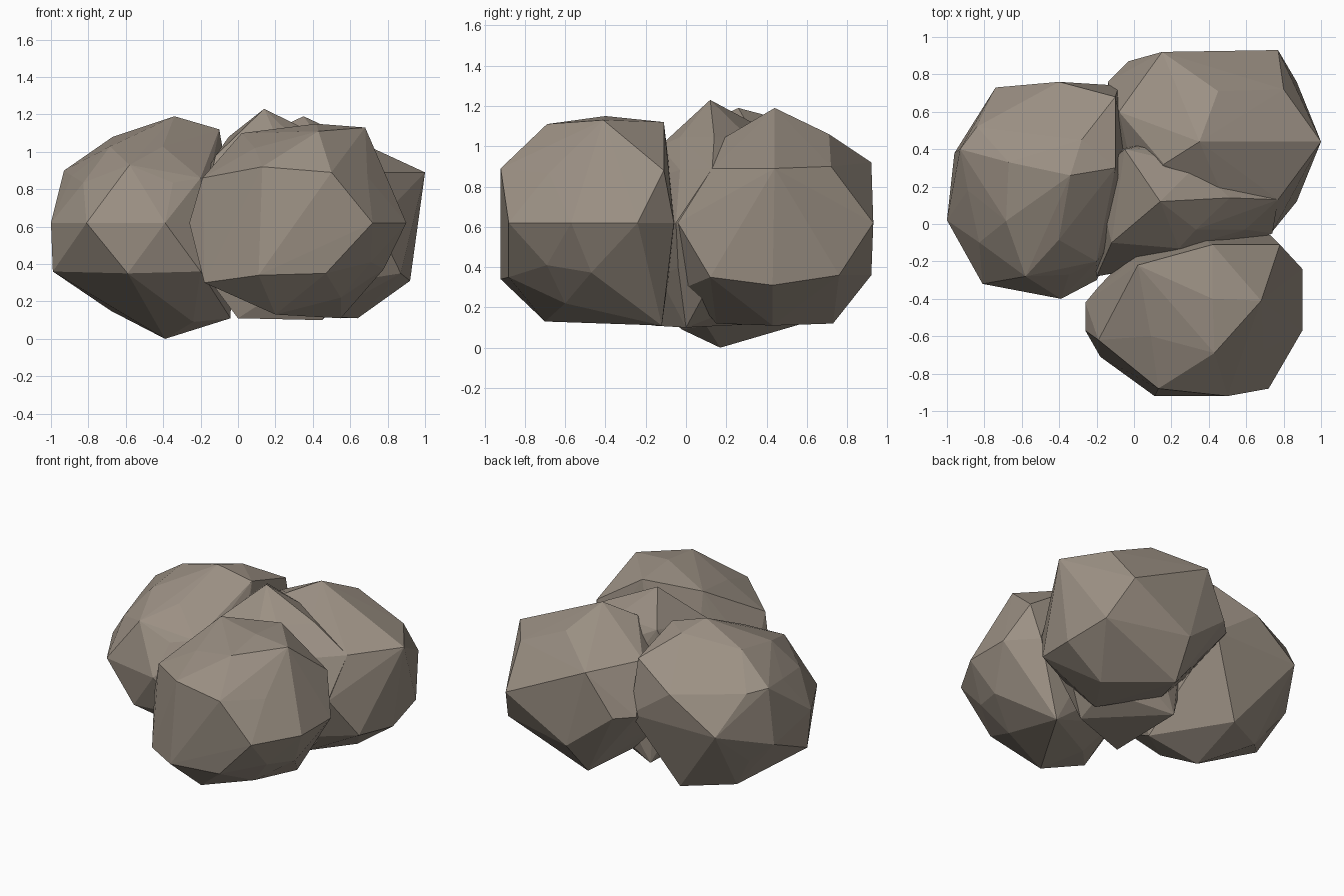
import bpy, bmesh
from mathutils import Vector

# One flat stone colour
stone = bpy.data.materials.new("warm grey stone")
stone.diffuse_color = (0.33, 0.28, 0.23, 1)

# Coarse ball shared by all boulders
ball = bmesh.new()
bmesh.ops.create_icosphere(ball, subdivisions=2, radius=1)
BALL = [v.co.copy() for v in ball.verts]
ball.free()


def boulder(name, centre, radii, corners):
    """Faceted rock: hull around a squashed ball and its jutting corners."""
    bm = bmesh.new()
    for p in BALL:
        bm.verts.new(Vector(centre) + Vector(a * b for a, b in zip(p, radii)))
    for c in corners:
        bm.verts.new(c)
    bmesh.ops.convex_hull(bm, input=bm.verts[:])
    loose = [v for v in bm.verts if not v.link_faces]
    bmesh.ops.delete(bm, geom=loose, context='VERTS')
    bmesh.ops.recalc_face_normals(bm, faces=bm.faces[:])
    mesh = bpy.data.meshes.new(name)
    bm.to_mesh(mesh)
    bm.free()
    mesh.materials.append(stone)
    obj = bpy.data.objects.new(name, mesh)
    bpy.context.collection.objects.link(obj)
    return obj


# Front boulder
boulder("front_boulder", (0.32, -0.47, 0.62), (0.54, 0.42, 0.47), [
    (-0.26, -0.42, 0.62), (-0.26, -0.57, 0.62), (-0.18, -0.71, 0.30),
    (0.11, -0.92, 0.34), (0.47, -0.88, 0.35), (0.50, -0.92, 0.89),
    (0.13, -0.88, 0.92), (0.72, -0.88, 0.62), (0.43, -0.69, 1.11),
    (0.68, -0.41, 1.13), (0.42, -0.40, 1.15), (0.02, -0.22, 1.10),
    (0.42, -0.11, 1.12), (0.90, -0.57, 0.62), (0.90, -0.24, 0.62),
    (0.78, -0.11, 0.88), (0.73, -0.06, 0.62), (0.20, -0.70, 0.13),
    (0.40, -0.41, 0.145), (0.55, -0.12, 0.11), (-0.19, -0.62, 0.86)])

# Back right boulder
boulder("back_right_boulder", (0.38, 0.42, 0.62), (0.50, 0.48, 0.49), [
    (1.00, 0.44, 0.89), (0.35, 0.44, 1.19), (0.45, 0.71, 1.06),
    (0.80, 0.72, 0.90), (0.77, 0.93, 0.62), (0.15, 0.92, 0.92),
    (0.30, 0.92, 0.36), (0.87, 0.76, 0.36), (0.90, 0.58, 0.62),
    (0.90, 0.28, 0.62), (0.92, 0.43, 0.31), (0.26, 0.73, 0.12),
    (0.64, 0.43, 0.11), (0.45, 0.15, 0.12), (0.87, 0.12, 0.35),
    (-0.03, 0.87, 0.62), (-0.14, 0.76, 0.62), (0.16, 0.32, 1.10),
    (-0.08, 0.60, 0.95), (0.77, 0.13, 0.89), (0.74, -0.04, 0.62),
    (0.55, 0.00, 0.30)])

# Middle boulder wedged between the others
boulder("middle_boulder", (0.25, 0.14, 0.62), (0.50, 0.34, 0.50), [
    (0.14, 0.12, 1.23), (0.77, 0.13, 0.89), (0.24, -0.13, 1.00),
    (-0.20, -0.28, 0.62), (-0.12, -0.10, 0.98), (0.74, -0.05, 0.62),
    (0.00, -0.17, 0.11), (0.45, 0.00, 0.10), (-0.18, -0.25, 0.35),
    (-0.05, 0.40, 1.08), (0.00, 0.40, 0.12)])

# Left boulder, the largest
boulder("left_boulder", (-0.48, 0.18, 0.62), (0.48, 0.53, 0.48), [
    (-1.00, 0.02, 0.62), (-0.81, -0.32, 0.62), (-0.39, -0.40, 0.62),
    (-0.99, 0.05, 0.36), (-0.59, -0.33, 0.35), (-0.58, -0.28, 0.93),
    (-0.20, -0.20, 0.86), (-0.39, 0.17, 0.0), (-0.20, -0.30, 0.36),
    (-0.34, 0.26, 1.19), (-0.28, 0.45, 1.14), (-0.67, 0.33, 1.08),
    (-0.93, 0.40, 0.90), (-0.96, 0.38, 0.50), (-0.74, 0.73, 0.62),
    (-0.40, 0.76, 0.85), (-0.08, 0.74, 0.62), (-0.84, 0.52, 0.88),
    (-0.68, 0.40, 0.15), (-0.10, 0.30, 1.12), (-0.36, 0.58, 0.12),
    (-0.24, -0.02, 0.09), (-0.04, 0.10, 0.11), (-0.10, 0.68, 1.00)])
